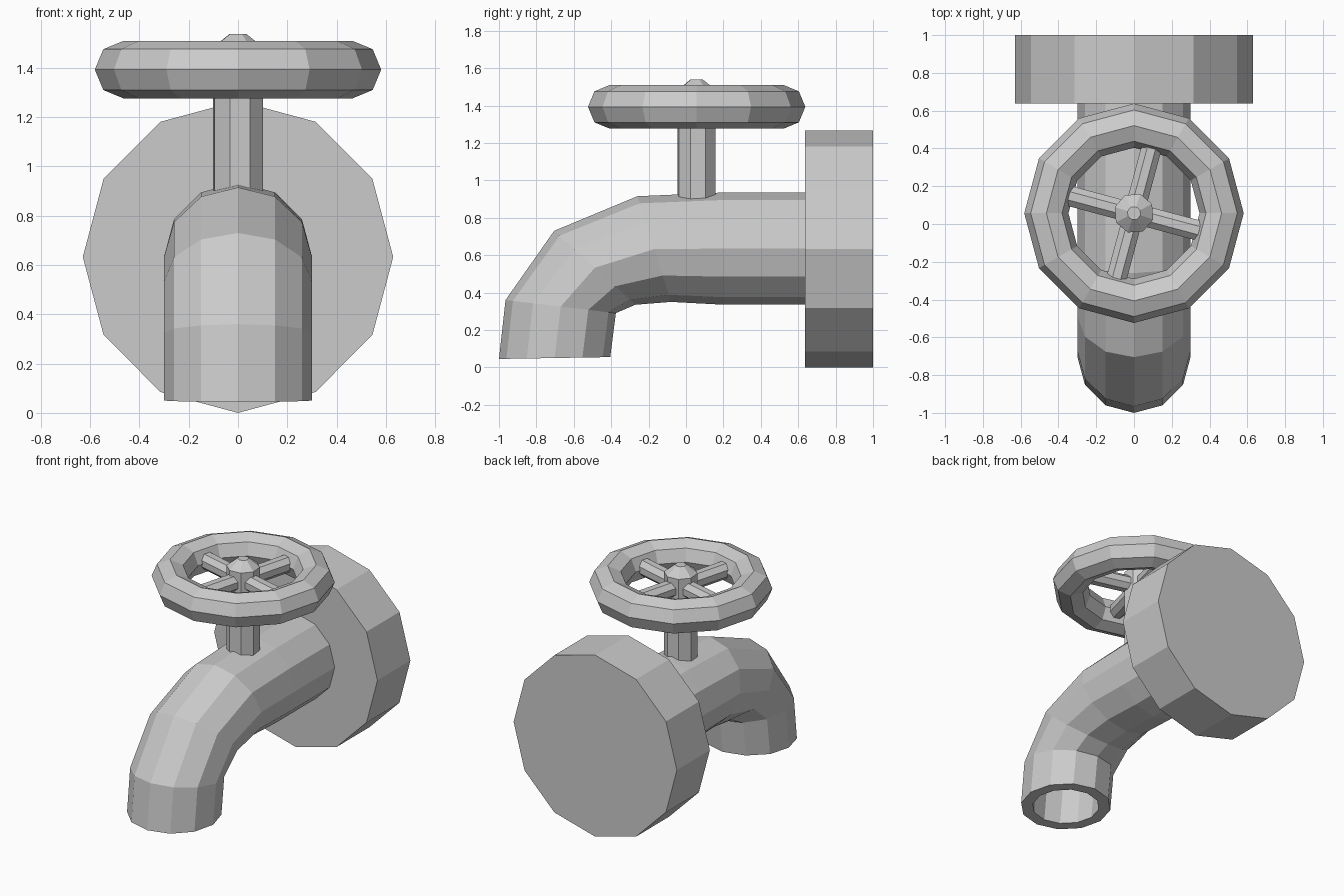
import bpy, bmesh
from math import sin, cos, pi, radians
from mathutils import Vector

if "Cube" in bpy.data.objects:
    bpy.data.objects.remove(bpy.data.objects["Cube"])


def finish(name, bm):
    bmesh.ops.recalc_face_normals(bm, faces=bm.faces)
    me = bpy.data.meshes.new(name)
    bm.to_mesh(me)
    bm.free()
    ob = bpy.data.objects.new(name, me)
    bpy.context.collection.objects.link(ob)
    return ob


def loft(name, rings):
    """Skin a list of equal-length closed rings and cap both ends."""
    bm = bmesh.new()
    vs = [[bm.verts.new(p) for p in ring] for ring in rings]
    n = len(rings[0])
    for a, b in zip(vs, vs[1:]):
        for i in range(n):
            j = (i + 1) % n
            bm.faces.new((a[i], a[j], b[j], b[i]))
    bm.faces.new(vs[0])
    bm.faces.new(vs[-1])
    return finish(name, bm)


def ring(center, u, v, n, phase=0.0):
    c, u, v = Vector(center), Vector(u), Vector(v)
    return [c + u * cos(2 * pi * i / n + phase) + v * sin(2 * pi * i / n + phase)
            for i in range(n)]


# Wall flange
R = 0.633
loft("wall_flange", [ring((0, y, R), (0, 0, R), (R * 0.995, 0, 0), 12) for y in (0.637, 1.0)])

# Bent spout: (top y, top z, bottom y, bottom z) of each section
sections = [(0.66, 0.935, 0.66, 0.335), (0.2, 0.935, 0.2, 0.335),
            (-0.26, 0.915, -0.08, 0.35), (-0.705, 0.73, -0.27, 0.335),
            (-0.965, 0.36, -0.375, 0.29), (-1.0, 0.045, -0.405, 0.055)]


def spout_ring(s, k=1.0):
    top, bot = Vector((0, s[0], s[1])), Vector((0, s[2], s[3]))
    return ring((top + bot) / 2, (top - bot) / 2 * k, (0.3 * k, 0, 0), 12)


outer = [spout_ring(s) for s in sections]
inner = [spout_ring(s, 0.74) for s in sections[:2:-1]]
loft("spout", outer + inner)

# Valve stem with conical cap
CY, CZ = 0.057, 1.393
stem = [(0.107, 0.86), (0.107, 1.483), (0.036, 1.538)]
loft("valve_stem", [ring((0, CY, z), (r, 0, 0), (0, r, 0), 8, radians(27)) for r, z in stem])

# Handwheel rim
bm = bmesh.new()
N, M = 12, 8
grid = []
for i in range(N):
    a = 2 * pi * i / N
    d = Vector((cos(a), sin(a), 0))
    grid.append([bm.verts.new(p) for p in
                 ring(Vector((0, CY, CZ)) + d * 0.464, d * 0.117, (0, 0, 0.117), M)])
for i in range(N):
    for j in range(M):
        a, b, k = grid[i], grid[(i + 1) % N], (j + 1) % M
        bm.faces.new((a[j], b[j], b[k], a[k]))
finish("handwheel_rim", bm)

# Four spokes
for i in range(4):
    a = radians(-15 + 90 * i)
    d, side = Vector((cos(a), sin(a), 0)), Vector((-sin(a), cos(a), 0))
    c = Vector((0, CY, CZ))
    loft(f"spoke_{i + 1}", [ring(c + d * t, side * 0.058, (0, 0, 0.058), 8, pi / 8)
                            for t in (0.05, 0.42)])
